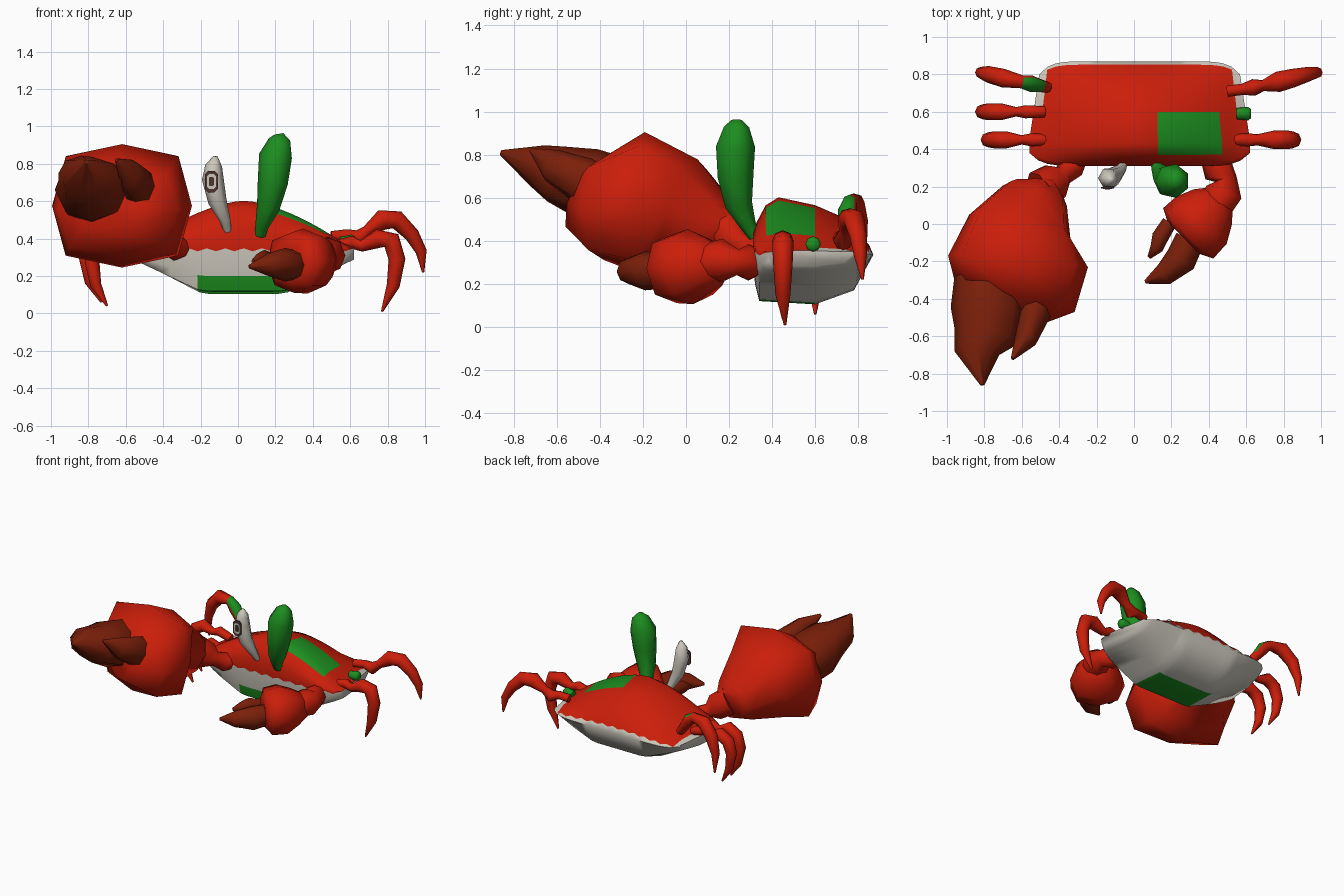
import bpy
import bmesh
import math
from mathutils import Vector

if "Cube" in bpy.data.objects:
    bpy.data.objects.remove(bpy.data.objects["Cube"], do_unlink=True)


def make_material(name, rgb):
    mat = bpy.data.materials.new(name)
    mat.use_nodes = True
    mat.diffuse_color = (*rgb, 1)
    bsdf = mat.node_tree.nodes["Principled BSDF"]
    bsdf.inputs["Base Color"].default_value = (*rgb, 1)
    bsdf.inputs["Roughness"].default_value = 0.7
    return mat


red = make_material("shell red", (.6, .013, .003))
dark = make_material("claw tip brown", (.2, .014, .003))
white = make_material("belly white", (.6, .57, .5))
green = make_material("moss green", (.012, .27, .014))
pupil = make_material("pupil brown", (.07, .035, .03))


def finish(name, bm, materials, angle=62):
    """Turn a bmesh into a shaded object."""
    bmesh.ops.recalc_face_normals(bm, faces=bm.faces)
    mesh = bpy.data.meshes.new(name)
    bm.to_mesh(mesh)
    bm.free()
    for mat in materials:
        mesh.materials.append(mat)
    obj = bpy.data.objects.new(name, mesh)
    bpy.context.collection.objects.link(obj)
    bpy.ops.object.select_all(action='DESELECT')
    bpy.context.view_layer.objects.active = obj
    obj.select_set(True)
    bpy.ops.object.shade_smooth_by_angle(angle=math.radians(angle))


def loft(bm, rings, pick):
    """Skin closed rings of points; pick gives each face its material."""
    loops = [[bm.verts.new(p) for p in ring] for ring in rings]
    n = len(loops[0])
    for s, (a, b) in enumerate(zip(loops, loops[1:])):
        for k in range(n):
            m = (k + 1) % n
            face = bm.faces.new((a[k], a[m], b[m], b[k]))
            face.material_index = pick(s, k)
    for s, loop in ((0, loops[0]), (len(loops) - 2, loops[-1])):
        bm.faces.new(loop).material_index = pick(s, n - 1)


def limb(name, path, materials, ref=(0, 0, 1), sides=8, boxy=1, paint=lambda s, k: 0):
    """Tapered limb; path rows are x, y, z, side radius and optional up radius."""
    spots = [Vector(p[:3]) for p in path]
    rings = []
    for i, (p, c) in enumerate(zip(path, spots)):
        along = (spots[min(i + 1, len(path) - 1)] - spots[max(i - 1, 0)]).normalized()
        side = along.cross(Vector(ref)).normalized()
        up = side.cross(along)
        ring = []
        for k in range(sides):
            a = math.tau * k / sides
            grow = boxy if k % 2 else 1
            ring.append(c + grow * (side * math.cos(a) * p[3] + up * math.sin(a) * p[-1]))
        rings.append(ring)
    bm = bmesh.new()
    loft(bm, rings, paint)
    finish(name, bm, materials)


# Body: one side outline, swept and shrunk towards both ends
RIM, MID_X, MID_Y, HALF = .34, .03, .59, .59
outline = [(.31, RIM), (.31, .44), (.33, .49), (.37, .565), (.43, .602), (.60, .565),
           (.75, .50), (.852, .37), (.87, .335), (.78, .17), (.60, .105), (.34, .12), (.32, .2)]
STEPS = 24
stations = [MID_X + HALF * (2 * i / STEPS - 1) for i in range(STEPS + 1)]
body_rings = []
for i, x in enumerate(stations):
    u = abs(x - MID_X) / HALF
    high = max(1 - u ** 1.6, .06)
    low = min(1, 1 - (u - .39) * 1.25)
    depth = 1 - .25 * u ** 10
    ring = []
    for k, (y, z) in enumerate(outline):
        # the shell narrows towards the back
        width = 1 - .09 * max(y - .4, 0) / .47
        z = RIM + (z - RIM) * (high if z > RIM else low)
        if k in (0, 7):
            z += .008 * (-1) ** i  # scalloped colour edge
        ring.append((MID_X + (x - MID_X) * width, MID_Y + (y - MID_Y) * depth, z))
    body_rings.append(ring)


def body_colour(segment, side):
    x = (stations[segment] + stations[segment + 1]) / 2
    u = abs(x - MID_X) / HALF
    if side in (3, 4) and .11 < x < .47:
        return 2
    if side in (10, 11) and -.2 < x < .3:
        return 2
    if side == 6 and u > .9 or side == 5 and u > .95:
        return 1
    return 0 if side < 7 else 1


bm = bmesh.new()
loft(bm, body_rings, body_colour)
finish("body", bm, [red, white, green])

# Large right claw
limb("right_claw_arm", [(-.28, .37, .34, .04), (-.33, .31, .35, .07), (-.38, .26, .38, .055),
                        (-.42, .23, .41, .1), (-.5, .18, .46, .11)], [red])
limb("right_claw_palm", [(-.53, .23, .45, .12, .1), (-.53, .15, .46, .18, .14),
                         (-.61, -.02, .54, .28, .25), (-.62, -.2, .575, .375, .33),
                         (-.64, -.38, .55, .335, .24), (-.69, -.45, .575, .18, .14)],
     [red], boxy=1.14)
limb("right_claw_thick_finger", [(-.78, -.28, .63, .18, .15), (-.78, -.45, .66, .2, .17),
                                 (-.79, -.6, .71, .175, .135), (-.84, -.69, .75, .12, .1),
                                 (-.81, -.86, .81, .012)], [dark])
limb("right_claw_thin_finger", [(-.53, -.33, .62, .06, .09), (-.53, -.48, .68, .085, .11),
                                (-.58, -.62, .75, .06, .08), (-.65, -.72, .82, .01)], [dark])

# Small left claw
limb("left_claw_arm", [(.4, .36, .3, .05), (.45, .29, .3, .085), (.49, .24, .3, .06),
                       (.48, .17, .31, .1), (.44, .1, .3, .09)], [red])
limb("left_claw_palm", [(.48, .15, .3, .07, .08), (.42, .09, .29, .14, .13),
                        (.36, .02, .28, .185, .175), (.29, -.05, .27, .19, .16),
                        (.265, -.075, .27, .12, .1)], [red], boxy=1.06)
limb("left_claw_thick_finger", [(.3, -.08, .26, .08), (.25, -.19, .26, .085, .09),
                                (.16, -.27, .26, .06), (.06, -.31, .25, .01)], [dark])
limb("left_claw_thin_finger", [(.19, .01, .28, .04), (.14, -.07, .28, .045, .06),
                               (.12, -.13, .28, .035, .05), (.08, -.18, .28, .01)], [dark])

# Walking legs
Y_AXIS = (0, 1, 0)
limb("left_rear_leg", [(.5, .71, .41, .03), (.58, .72, .42, .03), (.64, .73, .4, .045),
                       (.69, .74, .44, .03), (.77, .76, .5, .055), (.85, .78, .5, .05),
                       (.93, .8, .42, .04), (.98, .81, .33, .03), (.99, .82, .22, .006)],
     [red], Y_AXIS)
limb("left_front_leg", [(.52, .45, .36, .03), (.61, .45, .38, .035), (.66, .45, .36, .03),
                        (.75, .45, .4, .05), (.82, .45, .39, .05), (.85, .45, .29, .045),
                        (.83, .45, .15, .035), (.77, .46, .01, .006)], [red], Y_AXIS)
limb("right_rear_leg", [(-.46, .73, .42, .03), (-.5, .74, .47, .035), (-.55, .75, .54, .045),
                        (-.6, .76, .58, .035), (-.7, .78, .575, .05), (-.78, .8, .49, .045),
                        (-.82, .81, .37, .03), (-.82, .82, .23, .006)],
     [red, green], Y_AXIS, paint=lambda s, k: int(s in (1, 2) and k in (3, 4, 5)))
for name, y, shift, lift in (("right_middle_leg", .6, 0, .02), ("right_front_leg", .45, .03, 0)):
    path = [(-.48, .36, .03), (-.58, .39, .035), (-.63, .37, .025), (-.71, .4, .045),
            (-.78, .36, .045), (-.81, .27, .04), (-.79, .15, .03), (-.73, .04, .006)]
    limb(name, [(x + shift, y, z + lift, r) for x, z, r in path], [red], Y_AXIS)
limb("left_leg_stump", [(.55, .59, .38, .03), (.61, .59, .385, .036), (.625, .59, .385, .025)],
     [green])

# Eye stalks
limb("left_eye_stalk", [(.12, .32, .42, .03), (.13, .29, .47, .038), (.165, .245, .57, .065),
                        (.19, .23, .7, .085), (.205, .23, .84, .093), (.225, .235, .93, .06),
                        (.22, .235, .96, .025)], [green], Y_AXIS, 7)
limb("right_eye_stalk", [(-.055, .32, .44, .02), (-.07, .29, .5, .03), (-.11, .255, .6, .05),
                         (-.135, .245, .72, .058), (-.13, .24, .79, .045),
                         (-.12, .235, .84, .012)], [white], Y_AXIS, 6)

# Painted eye: stacked thin plates
for i, (name, mat, wide, tall) in enumerate((("eye_outline", pupil, .068, .115),
                                             ("eye_ring", white, .048, .08),
                                             ("eye_pupil", pupil, .028, .05))):
    bm = bmesh.new()
    bmesh.ops.create_cube(bm, size=1)
    for v in bm.verts:
        v.co = Vector((-.142 + v.co.x * wide, .194 - .002 * i + v.co.y * .009,
                       .705 + v.co.z * tall))
    bmesh.ops.bevel(bm, geom=[e for e in bm.edges if abs(e.verts[0].co.y - e.verts[1].co.y) > .005],
                    offset=wide * .25, segments=1, affect='EDGES')
    finish(name, bm, [mat])
